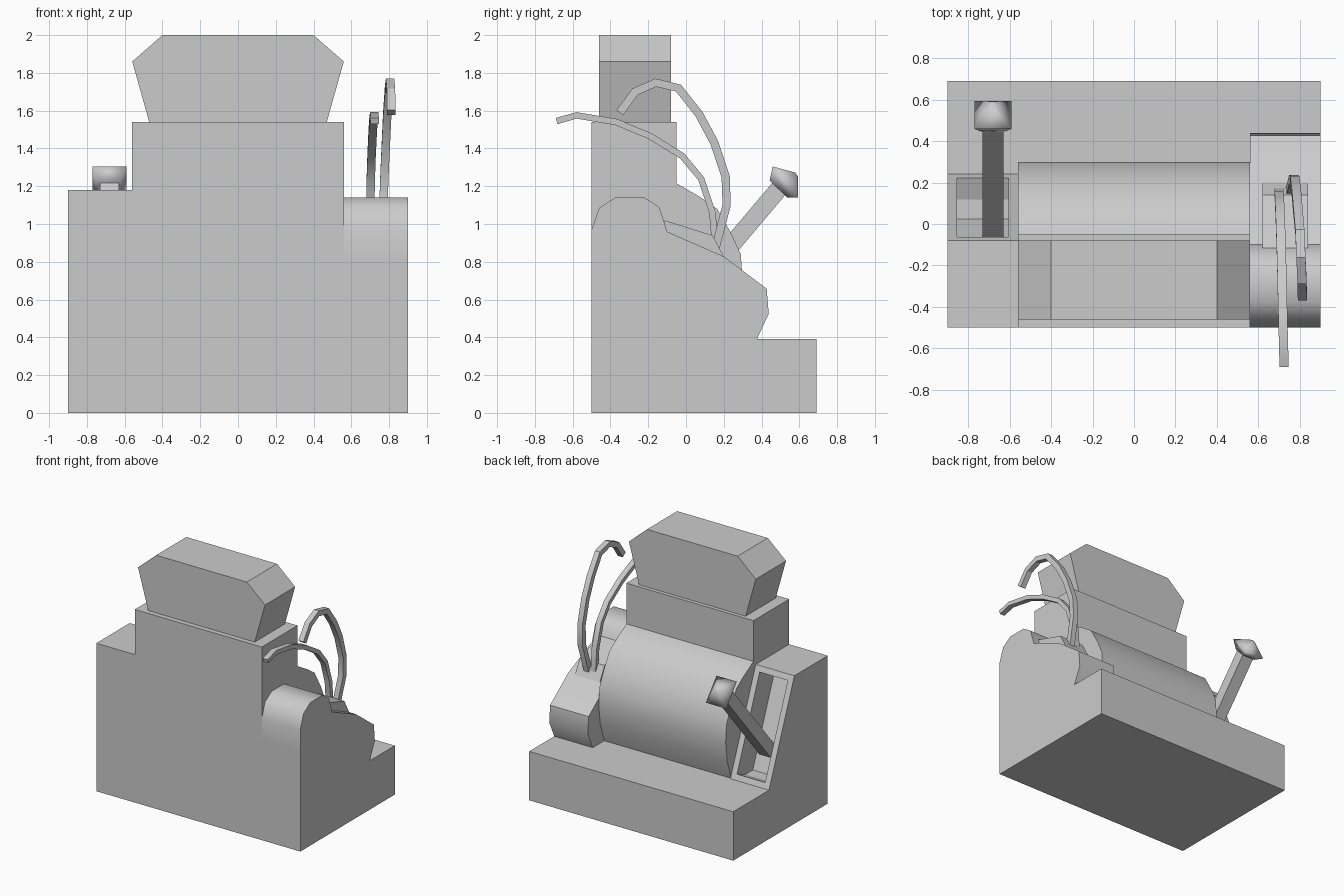
import bpy, bmesh, math
from mathutils import Vector

cube = bpy.data.objects.get("Cube")
if cube:
    bpy.data.objects.remove(cube, do_unlink=True)

grey = bpy.data.materials.new("plain grey")
grey.use_nodes = True
colour = (0.6, 0.6, 0.6, 1)
grey.diffuse_color = colour
grey.node_tree.nodes["Principled BSDF"].inputs["Base Color"].default_value = colour


def finish(name, bm, smooth=None):
    """Turn a bmesh into a grey object, smooth below the given angle."""
    bmesh.ops.recalc_face_normals(bm, faces=bm.faces)
    for f in bm.faces:
        f.smooth = smooth is not None
    mesh = bpy.data.meshes.new(name)
    bm.to_mesh(mesh)
    bm.free()
    if smooth is not None:
        mesh.set_sharp_from_angle(angle=math.radians(smooth))
    mesh.materials.append(grey)
    obj = bpy.data.objects.new(name, mesh)
    bpy.context.collection.objects.link(obj)
    return obj


def skin(rings):
    """Join rings of points into a closed solid."""
    bm = bmesh.new()
    loops = [[bm.verts.new(p) for p in ring] for ring in rings]
    n = len(loops[0])
    for a, b in zip(loops, loops[1:]):
        for i in range(n):
            j = (i + 1) % n
            bm.faces.new((a[i], a[j], b[j], b[i]))
    bm.faces.new(loops[0])
    bm.faces.new(loops[-1])
    bmesh.ops.recalc_face_normals(bm, faces=bm.faces)
    return bm


def side_prism(profile, x0, x1):
    """Extrude a (y, z) profile along x."""
    return skin([[(x, y, z) for y, z in profile] for x in (x0, x1)])


def box(name, x0, x1, y0, y1, z0, z1):
    finish(name, side_prism([(y0, z0), (y1, z0), (y1, z1), (y0, z1)], x0, x1))


def sweep(path, sizes):
    """Four-sided bar along a path, with half sizes across x and across the path."""
    pts = [Vector(p) for p in path]
    rings = []
    for i, p in enumerate(pts):
        t = pts[min(i + 1, len(pts) - 1)] - pts[max(i - 1, 0)]
        side = Vector((0, -t.z, t.y)).normalized()
        w, d = sizes[i]
        across = Vector((w, 0, 0))
        rings.append([p + across * a + side * d * b
                      for a, b in ((-1, -1), (1, -1), (1, 1), (-1, 1))])
    return skin(rings)


# Base and central tower
STEP = 0.39
box("base_slab", -0.9, 0.9, -0.5, 0.69, 0, STEP)
box("central_tower", -0.56, 0.56, -0.5, -0.05, STEP, 1.54)

# Top panel with chamfered corners
half = [(0.47, 1.54), (0.56, 1.86), (0.4, 2.0)]
outline = half + [(-x, z) for x, z in reversed(half)]
finish("top_panel", skin([[(x, y, z) for x, z in outline] for y in (-0.46, -0.08)]))

# Rounded drum behind the tower
drum = [(-0.06, STEP), (-0.06, 1.215), (-0.05, 1.215), (0.07, 1.146), (0.165, 1.08),
        (0.24, 0.95), (0.29, 0.84), (0.3, 0.7), (0.28, 0.54), (0.23, STEP)]
finish("drum", side_prism(drum, -0.56, 0.56), 40)

# Sloped lever housing with a recessed slot
bm = side_prism([(-0.5, STEP), (0.24, STEP), (-0.08, 1.18), (-0.5, 1.18)], -0.9, -0.56)
slope = max(bm.faces, key=lambda f: f.normal.y + f.normal.z * 0.3)
normal = slope.normal.copy()
bmesh.ops.inset_region(bm, faces=[slope], thickness=0.065)
slot = bmesh.ops.extrude_discrete_faces(bm, faces=[slope])["faces"][0]
bmesh.ops.translate(bm, verts=slot.verts, vec=normal * -0.2)
finish("lever_housing", bm)

# Lever and knob
LEVER_X = -0.68
finish("lever", sweep([(LEVER_X, -0.08, 0.51), (LEVER_X, 0.495, 1.19)], [(0.05, 0.047)] * 2))
finish("lever_knob", sweep(
    [(LEVER_X, 0.49, 1.185), (LEVER_X, 0.526, 1.222), (LEVER_X, 0.585, 1.262)],
    [(0.05, 0.066), (0.09, 0.106), (0.012, 0.012)]), 180)

# Rounded side housing
housing = [(-0.5, STEP), (-0.5, 0.8), (-0.5, 0.97), (-0.46, 1.085), (-0.375, 1.14),
           (-0.22, 1.14), (-0.14, 1.087), (-0.1, 0.96), (0.2, 0.828), (0.427, 0.658),
           (0.438, 0.525), (0.375, STEP)]
finish("side_housing", side_prism(housing, 0.56, 0.9), 40)
mount = [(-0.115, 1.02), (0.14, 0.94), (0.2, 0.828), (-0.1, 0.9)]
finish("strap_mount", side_prism(mount, 0.62, 0.84))

# Curved straps rising from the mount
low_strap = [(0.7, 0.155, 0.88), (0.7, 0.14, 1.06), (0.703, 0.08, 1.24), (0.707, -0.02, 1.36),
             (0.712, -0.19, 1.465), (0.716, -0.37, 1.54), (0.721, -0.58, 1.575),
             (0.724, -0.685, 1.545)]
high_strap = [(0.755, 0.155, 0.87), (0.77, 0.215, 1.1), (0.775, 0.21, 1.25), (0.783, 0.15, 1.43),
              (0.79, 0.07, 1.58), (0.8, -0.04, 1.72), (0.805, -0.16, 1.748),
              (0.81, -0.27, 1.7), (0.812, -0.35, 1.59)]
for name, path, thick in (("low_strap", low_strap, 0.017), ("high_strap", high_strap, 0.022)):
    finish(name, sweep(path, [(0.022, thick)] * len(path)), 30)
